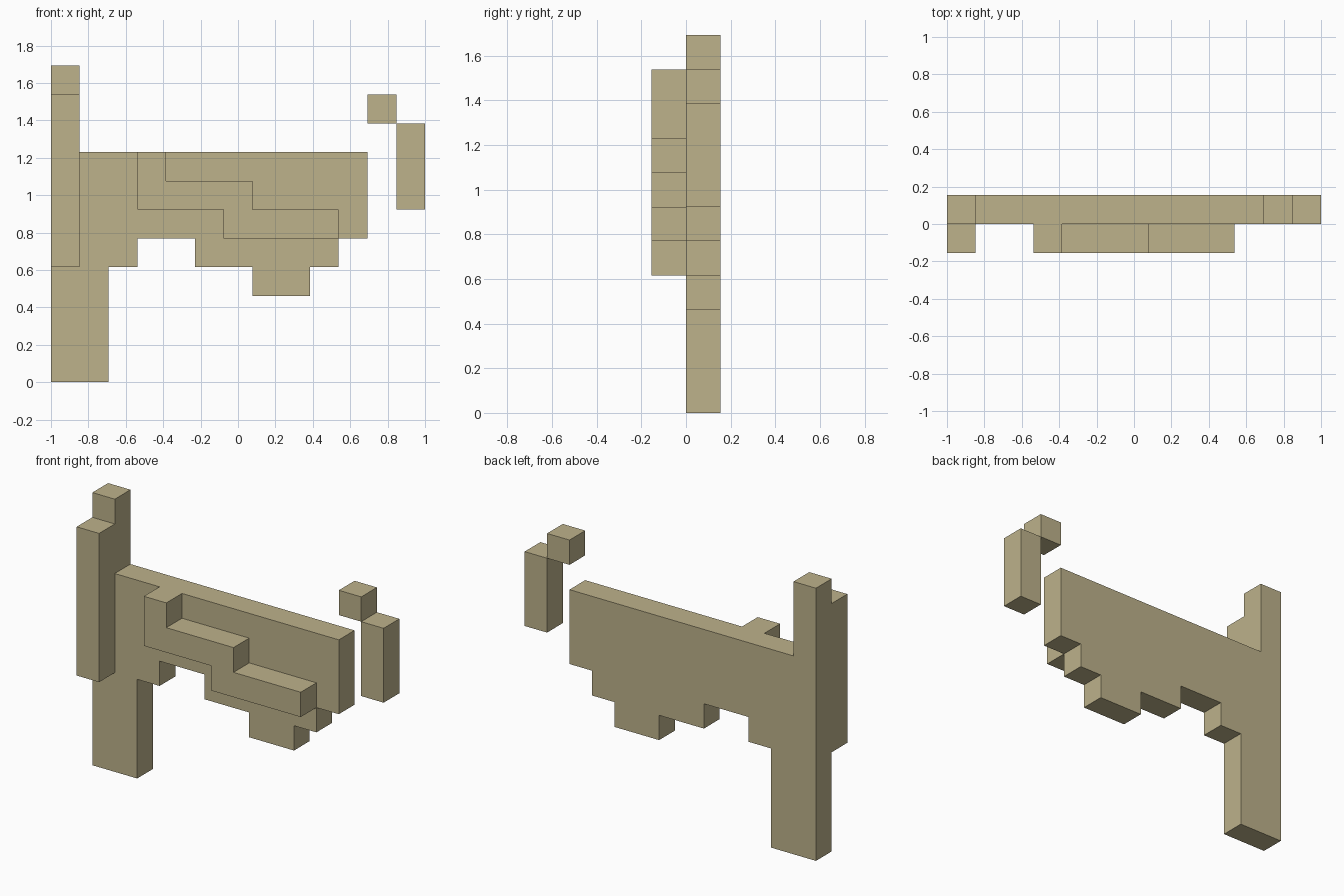
import bpy
import bmesh

cube = bpy.data.objects.get("Cube")
if cube:
    bpy.data.objects.remove(cube, do_unlink=True)

U = 2 / 13  # one grid cell

# Single flat colour
tan = bpy.data.materials.new("tan")
tan.use_nodes = True
colour = (0.509, 0.445, 0.258, 1)
tan.diffuse_color = colour
tan.node_tree.nodes["Principled BSDF"].inputs["Base Color"].default_value = colour


def slab(name, outline, layer):
    """Extrude an x-z outline, in cells, one cell deep from y = layer."""
    bm = bmesh.new()
    verts = [bm.verts.new((x * U - 1, layer * U, z * U)) for x, z in outline]
    face = bm.faces.new(verts)
    result = bmesh.ops.extrude_face_region(bm, geom=[face])
    moved = [g for g in result["geom"] if isinstance(g, bmesh.types.BMVert)]
    bmesh.ops.translate(bm, verts=moved, vec=(0, U, 0))
    bmesh.ops.recalc_face_normals(bm, faces=bm.faces)
    mesh = bpy.data.meshes.new(name)
    bm.to_mesh(mesh)
    bm.free()
    mesh.materials.append(tan)
    obj = bpy.data.objects.new(name, mesh)
    bpy.context.collection.objects.link(obj)
    return obj


def block(name, x0, x1, z0, z1, layer):
    return slab(name, [(x0, z0), (x1, z0), (x1, z1), (x0, z1)], layer)


# Rear layer: leg, stepped lower edge, body and tall post
slab("body_panel", [(0, 0), (2, 0), (2, 4), (3, 4), (3, 5), (5, 5), (5, 4),
                    (7, 4), (7, 3), (9, 3), (9, 4), (10, 4), (10, 5), (11, 5),
                    (11, 8), (1, 8), (1, 11), (0, 11)], 0)

# Floating end pieces
block("end_knob", 11, 12, 9, 10, 0)
block("end_bar", 12, 13, 6, 9, 0)

# Front layer: post plate and stepped arm
block("post_plate", 0, 1, 4, 10, -1)
slab("stepped_arm", [(3, 6), (6, 6), (6, 5), (10, 5), (10, 6), (7, 6),
                     (7, 7), (4, 7), (4, 8), (3, 8)], -1)
